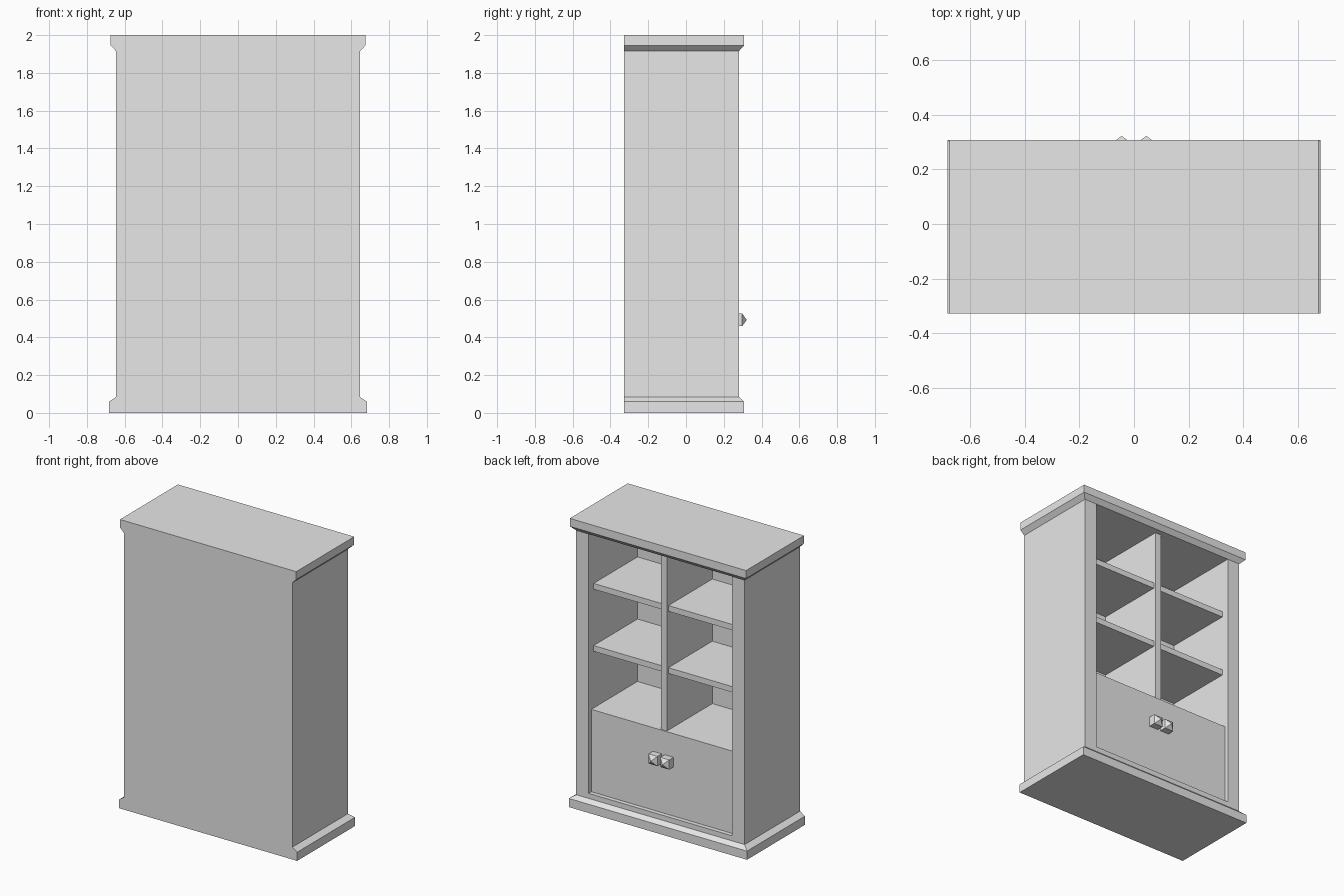
import bpy
import bmesh

cube = bpy.data.objects.get("Cube")
if cube:
    bpy.data.objects.remove(cube, do_unlink=True)

# Single plain grey finish
grey = bpy.data.materials.new("plain_grey")
grey.use_nodes = True
grey.diffuse_color = (0.8, 0.8, 0.8, 1)
grey.node_tree.nodes["Principled BSDF"].inputs["Base Color"].default_value = (0.8, 0.8, 0.8, 1)

BACK, FRONT = -0.327, 0.28      # cabinet depth; the open side faces +y
OUTER, INNER = 0.645, 0.55      # half widths of the body and its opening
FLOOR, CEILING = 0.085, 1.915   # body between plinth and cornice
INNER_BACK = -0.255             # inside face of the back panel
PANEL = 0.25                    # front of the lower cupboard
CUPBOARD_TOP = 0.69


def finish(name, bm):
    bmesh.ops.recalc_face_normals(bm, faces=bm.faces)
    mesh = bpy.data.meshes.new(name)
    bm.to_mesh(mesh)
    bm.free()
    mesh.materials.append(grey)
    obj = bpy.data.objects.new(name, mesh)
    bpy.context.collection.objects.link(obj)
    return obj


def loft(name, rings):
    """Stack rectangles (z, half width, front y) that share a flush back."""
    bm = bmesh.new()
    loops = [[bm.verts.new(p) for p in ((-w, BACK, z), (w, BACK, z), (w, f, z), (-w, f, z))]
             for z, w, f in rings]
    for low, high in zip(loops, loops[1:]):
        for i in range(4):
            j = (i + 1) % 4
            bm.faces.new((low[i], low[j], high[j], high[i]))
    bm.faces.new(loops[0])
    bm.faces.new(loops[-1])
    return finish(name, bm)


def box(name, x, y, z):
    """Box from (min, max) pairs."""
    bm = bmesh.new()
    bmesh.ops.create_cube(bm, size=1)
    for v in bm.verts:
        v.co = [r[0] if c < 0 else r[1] for c, r in zip(v.co, (x, y, z))]
    return finish(name, bm)


# Plinth and cornice with chamfered edges
loft("plinth", [(0, 0.682, 0.307), (0.06, 0.682, 0.307), (FLOOR, OUTER, FRONT)])
loft("cornice", [(CEILING, OUTER, FRONT), (1.945, 0.675, 0.307), (2, 0.675, 0.307)])

# Carcass
for side, s in (("left", 1), ("right", -1)):
    box(side + "_side", sorted((s * INNER, s * OUTER)), (BACK, FRONT), (FLOOR, CEILING))
box("back_panel", (-INNER, INNER), (BACK, INNER_BACK), (FLOOR, CEILING))
box("bottom_rail", (-INNER, INNER), (INNER_BACK, FRONT), (FLOOR, 0.12))

# Lower cupboard and the divider above it
box("cupboard", (-INNER, INNER), (INNER_BACK, PANEL), (0.12, CUPBOARD_TOP))
box("divider", (-0.023, 0.023), (INNER_BACK, 0.242), (CUPBOARD_TOP, CEILING))

# Shelves, two on each side of the divider
for side, s in (("left", 1), ("right", -1)):
    for level, top in (("lower", 1.122), ("upper", 1.552)):
        box(f"{side}_{level}_shelf", sorted((s * 0.023, s * INNER)),
            (INNER_BACK, 0.225), (top - 0.04, top))

# Square knobs with pointed faces
for side, s in (("left", 1), ("right", -1)):
    knob = box(side + "_knob", (s * 0.045 - 0.034, s * 0.045 + 0.034),
               (PANEL, 0.297), (0.459, 0.526))
    bm = bmesh.new()
    bm.from_mesh(knob.data)
    outer = max(bm.faces, key=lambda f: f.calc_center_median().y)
    tip = bmesh.ops.poke(bm, faces=[outer])["verts"][0]
    tip.co.y = 0.322
    bm.to_mesh(knob.data)
    bm.free()
